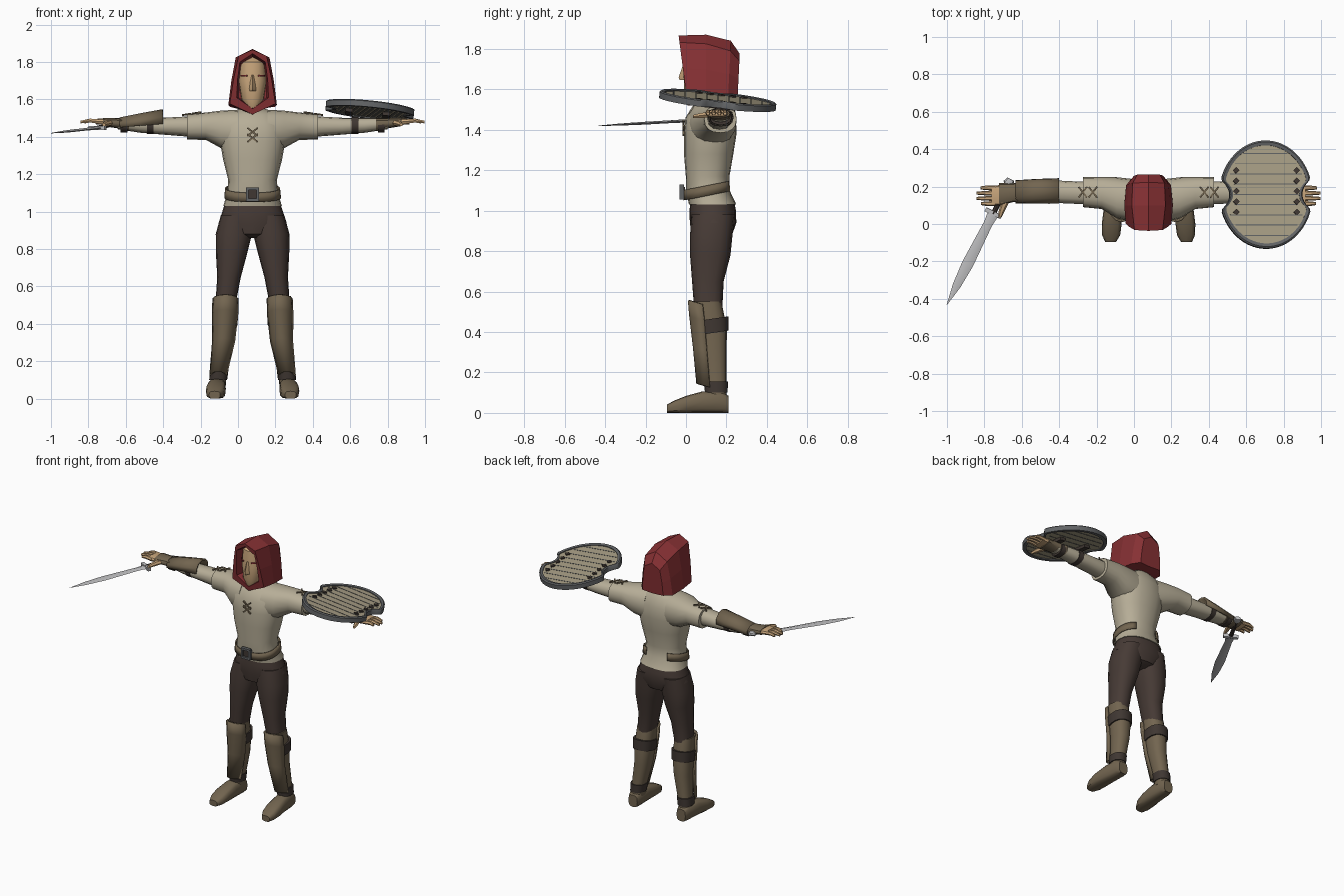
import bpy, bmesh, math
from mathutils import Vector, Matrix

if "Cube" in bpy.data.objects:
    bpy.data.objects.remove(bpy.data.objects["Cube"])

CX = 0.078  # the body's middle line
BODY = (CX, 0, 0)
made = []


def material(name, rgb):
    m = bpy.data.materials.new(name)
    m.use_nodes = True
    m.diffuse_color = (*rgb, 1)
    m.node_tree.nodes["Principled BSDF"].inputs["Base Color"].default_value = (*rgb, 1)
    return m


RED = material("hood red", (0.24, 0.03, 0.034))
SKIN = material("skin", (0.58, 0.38, 0.20))
CREAM = material("shirt cream", (0.47, 0.42, 0.31))
PANTS = material("trouser brown", (0.062, 0.043, 0.036))
LEATHER = material("leather", (0.17, 0.13, 0.08))
STRAP = material("dark strap", (0.05, 0.038, 0.032))
IRON = material("iron", (0.12, 0.125, 0.13))
STEEL = material("steel", (0.52, 0.52, 0.53))
WOOD = material("wood", (0.40, 0.35, 0.24))


def finish(name, mat, bm, loc=BODY, rot=(0, 0, 0), mirror=False, thick=0, smooth=True):
    bmesh.ops.recalc_face_normals(bm, faces=bm.faces)
    mesh = bpy.data.meshes.new(name)
    bm.to_mesh(mesh)
    bm.free()
    mesh.materials.append(mat)
    ob = bpy.data.objects.new(name, mesh)
    ob.location, ob.rotation_euler = loc, rot
    bpy.context.collection.objects.link(ob)
    if thick:
        mod = ob.modifiers.new("thickness", 'SOLIDIFY')
        mod.thickness, mod.offset = thick, 0
    if mirror:
        ob.modifiers.new("other_side", 'MIRROR').use_mirror_merge = False
    if smooth:
        made.append(ob)
    return ob


def loft(name, mat, rings, closed=True, caps=True, loop=False, **kw):
    """Skin a row of point rings."""
    bm = bmesh.new()
    vs = [[bm.verts.new(p) for p in ring] for ring in rings]
    pairs = list(zip(vs, vs[1:])) + ([(vs[-1], vs[0])] if loop else [])
    n = len(vs[0])
    for a, b in pairs:
        for i in range(n if closed else n - 1):
            j = (i + 1) % n
            bm.faces.new((a[i], a[j], b[j], b[i]))
    if caps and closed and not loop:
        bm.faces.new(vs[0])
        bm.faces.new(vs[-1])
    return finish(name, mat, bm, **kw)


def tube(name, mat, axis, secs, n=16, arc=None, p=0.85, tilt=0, **kw):
    """Rounded sections (place, centre a, centre b, radius a, radius b) along an axis."""
    rings = []
    for t, ca, cb, ra, rb in secs:
        ring = []
        for i in range(n):
            if arc:
                ang = math.radians(arc[0] + (arc[1] - arc[0]) * i / (n - 1))
            else:
                ang = math.tau * i / n
            c, s = math.cos(ang), math.sin(ang)
            a = ca + ra * math.copysign(abs(c) ** p, c)
            b = cb + rb * math.copysign(abs(s) ** p, s)
            w = t + tilt * (b - cb)
            ring.append({'x': (w, a, b), 'y': (a, w, b), 'z': (a, b, w)}[axis])
        rings.append(ring)
    return loft(name, mat, rings, closed=arc is None, **kw)


def bars(name, mat, ends, w, h, **kw):
    """Straight boxes between pairs of points."""
    bm = bmesh.new()
    for a, b in ends:
        a, b = Vector(a), Vector(b)
        d = b - a
        m = Matrix.Translation((a + b) / 2) @ d.to_track_quat('X', 'Z').to_matrix().to_4x4()
        bmesh.ops.create_cube(bm, size=1, matrix=m @ Matrix.Diagonal((d.length, w, h, 1)))
    return finish(name, mat, bm, smooth=False, **kw)


# Shirt and sleeves
tube("shirt", CREAM, 'z', [
    (1.03, 0, .132, .157, .117), (1.10, 0, .108, .135, .108), (1.17, 0, .107, .13, .108),
    (1.28, 0, .112, .158, .122), (1.38, 0, .12, .175, .13), (1.46, 0, .122, .175, .125),
    (1.52, 0, .13, .13, .095), (1.55, 0, .14, .07, .06)], n=20)
tube("sleeve", CREAM, 'x', [
    (.08, .125, 1.43, .115, .115), (.17, .14, 1.44, .11, .10),
    (.25, .165, 1.457, .085, .073), (.35, .17, 1.453, .08, .068)], mirror=True)
tube("arm", CREAM, 'x', [
    (.33, .165, 1.455, .06, .055), (.48, .172, 1.457, .06, .045),
    (.6, .172, 1.462, .055, .04), (.72, .17, 1.47, .045, .03)], n=12, mirror=True)

# Crossed laces on chest and shoulders
for name, mid, u, flip in (("chest_lace", (0, -.012, 1.41), Vector((0, 0, 1)), False),
                           ("shoulder_lace", (.325, .17, 1.524), Vector((1, 0, -.15)), True)):
    mid, side = Vector(mid), Vector((0, 1, 0)) if flip else Vector((1, 0, 0))
    ends = []
    for k in (-1, 1):
        c = mid + u * k * (.027 if flip else .016)
        for s in (-1, 1):
            ends.append((c - u * .022 - side * s * .028, c + u * .022 + side * s * .028))
    bars(name, LEATHER, ends, .009, .009, mirror=flip)

# Belt and buckle
tube("belt", LEATHER, 'z', [(1.075, 0, .11, .148, .118), (1.125, 0, .108, .143, .117)],
     n=28, arc=(-240, 60), tilt=.2, thick=.008)
bars("buckle", IRON, [((-.034, -.02, z), (.034, -.02, z)) for z in (1.062, 1.122)]
     + [((x, -.02, 1.062), (x, -.02, 1.122)) for x in (-.028, .028)], .022, .014)
bars("buckle_plate", STRAP, [((-.025, -.012, 1.092), (.025, -.012, 1.092))], .014, .05)

# Trousers
tube("hips", PANTS, 'z', [
    (1.045, 0, .13, .148, .108), (1.0, 0, .132, .162, .115), (.94, 0, .134, .182, .115),
    (.88, 0, .128, .11, .10), (.86, 0, .125, .05, .06)], n=20)
tube("trouser_leg", PANTS, 'z', [
    (.98, .085, .135, .085, .108), (.88, .1, .125, .097, .105), (.78, .112, .12, .084, .10),
    (.65, .126, .108, .063, .078), (.52, .143, .11, .055, .07)], mirror=True)

# Boots, shin plates and straps
tube("boot_shaft", LEATHER, 'z', [
    (.55, .144, .105, .06, .07), (.42, .148, .128, .062, .074), (.30, .153, .135, .054, .066),
    (.12, .182, .15, .042, .05), (.07, .185, .15, .042, .052)], mirror=True)
tube("shin_plate", LEATHER, 'z', [
    (.53, .145, .105, .066, .09), (.45, .147, .115, .068, .093),
    (.30, .155, .125, .058, .085), (.12, .184, .14, .043, .083)],
     n=7, arc=(195, 345), p=1, tilt=-.3, thick=.012, mirror=True)
tube("calf_strap", STRAP, 'z', [(.395, .149, .130, .069, .079), (.465, .148, .126, .07, .083)],
     tilt=.15, mirror=True)
tube("ankle_strap", STRAP, 'z', [(.10, .184, .15, .048, .056), (.155, .179, .147, .05, .06)],
     mirror=True)
tube("foot", LEATHER, 'y', [
    (-.095, .203, .020, .030, .020), (-.06, .20, .03, .048, .03), (.0, .197, .042, .053, .042),
    (.08, .192, .053, .048, .053), (.18, .187, .053, .044, .053), (.21, .186, .042, .034, .042)],
     n=12, p=.65, mirror=True)

# Gloves, hands and forearm gear
tube("glove", LEATHER, 'x', [
    (.66, .172, 1.466, .058, .036), (.72, .168, 1.473, .05, .028), (.80, .158, 1.48, .06, .022)],
     n=12, mirror=True)
tube("palm", SKIN, 'x', [(.78, .157, 1.48, .054, .018), (.84, .15, 1.482, .052, .015)],
     n=10, p=.6, mirror=True)
for i, tip in enumerate((.895, .92, .92, .90)):
    y = .109 + .028 * i
    tube("finger", SKIN, 'x', [(.82, y, 1.482, .014, .013), (.87, y, 1.487, .012, .012),
                               (tip, y, 1.479, .008, .008)], n=6, p=1, mirror=True)
tube("thumb", SKIN, 'y', [(.12, .765, 1.475, .022, .016), (.07, .785, 1.47, .016, .014),
                          (.035, .795, 1.465, .009, .009)], n=6, p=1, mirror=True)
for x, r in ((.53, .046), (.67, .038)):
    tube("forearm_strap", STRAP, 'x', [(x, .172, 1.462, r + .018, r), (x + .035, .172, 1.462, r + .016, r)],
         n=12, mirror=True)
tube("bracer", LEATHER, 'x', [(-.48, .177, 1.484, .064, .058), (-.60, .175, 1.472, .062, .048),
                              (-.71, .172, 1.46, .058, .038)], n=7, arc=(-15, 195), p=1, thick=.012)

# Head and face
tube("neck", SKIN, 'z', [(1.50, 0, .13, .055, .055), (1.62, 0, .11, .055, .055)])
tube("head", SKIN, 'z', [
    (1.555, 0, .06, .035, .055), (1.60, 0, .07, .06, .08), (1.70, 0, .08, .077, .09),
    (1.80, 0, .085, .07, .085), (1.83, 0, .09, .04, .05)])
tube("nose", SKIN, 'z', [(1.645, 0, -.008, .017, .024), (1.66, 0, -.012, .018, .024),
                         (1.73, 0, -.004, .007, .008)], n=4, p=1)
for name, lo, hi in (("left_eye", -72, -38), ("right_eye", -142, -108)):
    tube(name, RED, 'z', [(1.722, 0, .08, .078, .092), (1.731, 0, .081, .078, .092)],
         n=5, arc=(lo, hi), thick=.004)


# Hood: peaked rings from the recessed opening to the back
def hood_ring(y, tilt, top, zu, wu, zl, wl, low):
    right = [(wu, zu), ((wu + wl) / 2 + .004, (zu + zl) / 2), (wl, zl)]
    pts = [(0, top)] + right + [(0, low)] + [(-x, z) for x, z in reversed(right)]
    return [(x, y + tilt * (z - 1.7), z) for x, z in pts]


loft("hood", RED, [hood_ring(*s) for s in (
    (.06, 0, 1.82, 1.78, .06, 1.61, .075, 1.56),
    (-.015, -.13, 1.845, 1.80, .068, 1.61, .085, 1.55),
    (-.015, -.13, 1.866, 1.832, .075, 1.577, .122, 1.52),
    (.10, 0, 1.87, 1.825, .09, 1.57, .13, 1.53),
    (.215, .05, 1.84, 1.79, .085, 1.56, .12, 1.55),
    (.262, .05, 1.775, 1.74, .06, 1.565, .08, 1.56))], smooth=False)

# Shield: notched oval with rim, planks and studs
PLACE = dict(loc=(.705, .157, 1.545), rot=(-.11, .1, 0))


def outline(k, z, n=96):
    pts = []
    for i in range(n):
        c, s = math.cos(math.tau * i / n), math.sin(math.tau * i / n)
        x = .25 * c
        if abs(s) < .28:
            x = math.copysign(.24 - .045 * (1 - (s / .28) ** 2), c)
        pts.append((x * k, .29 * s * k, z))
    return pts


loft("shield_rim", IRON, [outline(1, -.017), outline(1, .013), outline(.97, .019),
                          outline(.91, .015), outline(.91, -.017)], loop=True, **PLACE)
loft("shield_board", WOOD, [outline(.93, -.011), outline(.93, .009)], **PLACE)
seams = []
for i in range(9):
    y = -.22 + .055 * i
    half = .225 * math.sqrt(1 - (y / .27) ** 2) - (.05 if abs(y) < .07 else .012)
    seams += [((-half, y, z), (half, y, z)) for z in (.009, -.011)]
bars("plank_seams", IRON, seams, .005, .003, **PLACE)
studs = []
for x in (-.16, .165):
    for i in range(5):
        y = -.095 + .056 * i
        studs.append(((x - .009, y - .009, .011), (x + .009, y + .009, .011)))
bars("shield_studs", STRAP, studs, .024, .012, **PLACE)
bars("shield_grips", STRAP, [((x, -.07, -.02), (x, .09, -.02)) for x in (-.11, .09)], .04, .02, **PLACE)

# Sword held in the right hand
HELD = dict(loc=(-.754, .053, 1.447), rot=(.05, 0, -.47))
tube("sword_blade", STEEL, 'y', [
    (0, 0, 0, .030, .009), (-.06, 0, 0, .024, .008), (-.16, 0, 0, .027, .007),
    (-.30, 0, 0, .031, .007), (-.43, 0, 0, .022, .005), (-.545, 0, 0, .001, .001)],
     n=4, p=1, **HELD)
bars("sword_guard", STEEL, [((-.048, .005, 0), (.048, .005, 0))], .022, .022, **HELD)
tube("sword_grip", STRAP, 'y', [(0, 0, 0, .014, .012), (.17, 0, .01, .013, .012)], n=8, p=1, **HELD)
tube("sword_pommel", STEEL, 'y', [(.165, 0, .01, .014, .012), (.185, 0, .01, .03, .016),
                                  (.21, 0, .01, .02, .012)], n=8, p=1, **HELD)

# Smooth shading with kept edges
bpy.ops.object.select_all(action='DESELECT')
for ob in made:
    ob.select_set(True)
bpy.context.view_layer.objects.active = made[0]
bpy.ops.object.shade_smooth_by_angle(angle=math.radians(40))
